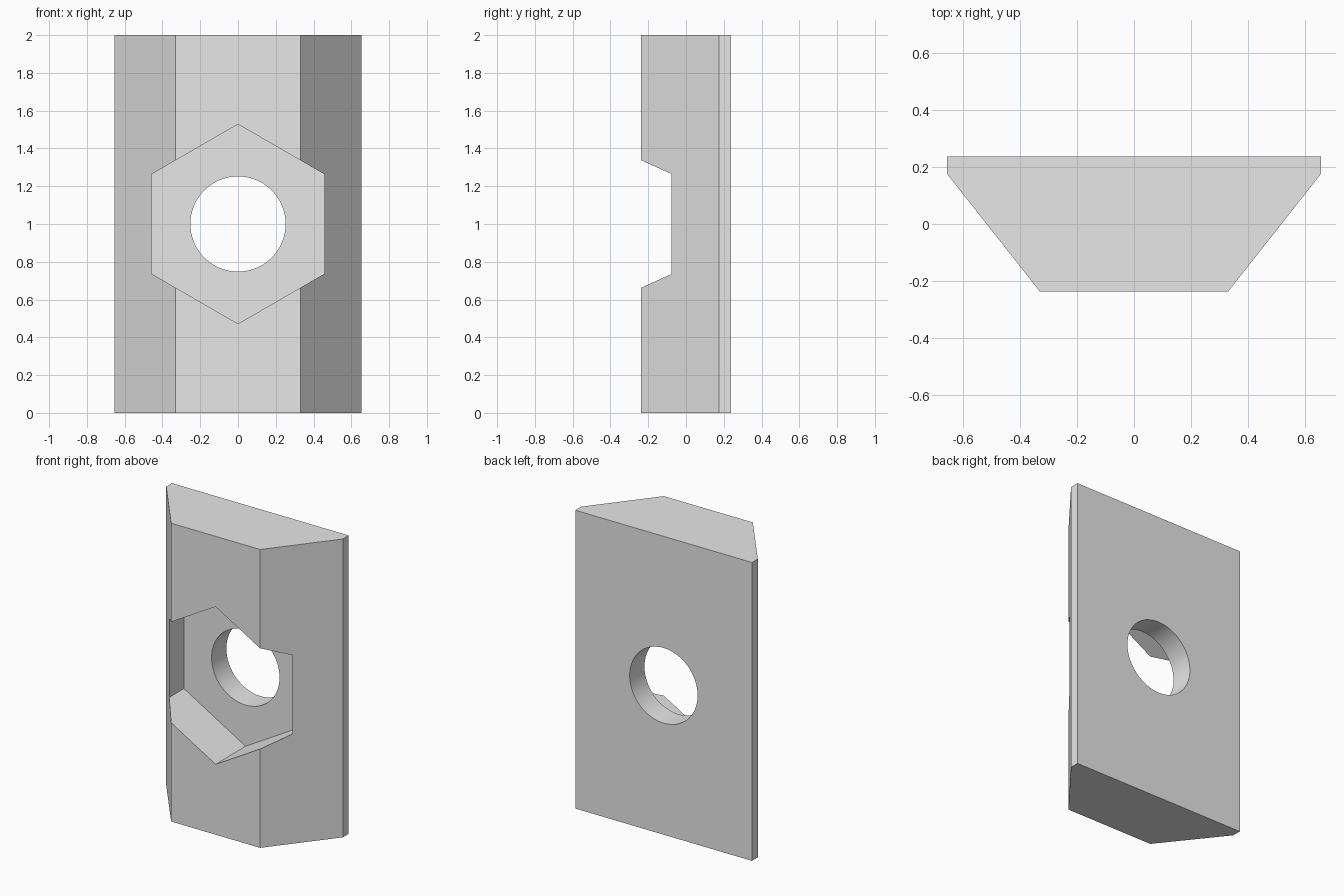
import bpy
import bmesh
import math

cube = bpy.data.objects.get("Cube")
if cube:
    bpy.data.objects.remove(cube, do_unlink=True)

HALF_DEPTH = 0.237
MID_Z = 1.0

# Plain grey metal
metal = bpy.data.materials.new("grey_metal")
metal.use_nodes = True
grey = (0.8, 0.8, 0.8, 1.0)
metal.diffuse_color = grey
metal.node_tree.nodes["Principled BSDF"].inputs["Base Color"].default_value = grey


def extrude_outline(name, points, offset):
    """Make a solid by sweeping a closed outline along an offset."""
    bm = bmesh.new()
    face = bm.faces.new([bm.verts.new(p) for p in points])
    swept = bmesh.ops.extrude_face_region(bm, geom=[face])["geom"]
    verts = [v for v in swept if isinstance(v, bmesh.types.BMVert)]
    bmesh.ops.translate(bm, verts=verts, vec=offset)
    bmesh.ops.recalc_face_normals(bm, faces=bm.faces)
    mesh = bpy.data.meshes.new(name)
    bm.to_mesh(mesh)
    bm.free()
    mesh.materials.append(metal)
    obj = bpy.data.objects.new(name, mesh)
    bpy.context.collection.objects.link(obj)
    return obj


def ring(radius, sides, y):
    """Points of a regular polygon facing the front, one corner on top."""
    angles = [math.tau * i / sides for i in range(sides)]
    return [(radius * math.sin(a), y, MID_Z + radius * math.cos(a)) for a in angles]


def cut(target, cutter):
    """Subtract a cutter from the target and discard it."""
    cutter.hide_render = True
    mod = target.modifiers.new(cutter.name, "BOOLEAN")
    mod.operation = "DIFFERENCE"
    mod.solver = "EXACT"
    mod.object = cutter
    bpy.context.view_layer.objects.active = target
    bpy.ops.object.modifier_apply(modifier=mod.name)
    bpy.data.objects.remove(cutter, do_unlink=True)


# Wedge-sided block, mirrored half profile
right_half = [(0.33, -HALF_DEPTH), (0.655, 0.175), (0.655, HALF_DEPTH)]
profile = right_half + [(-x, y) for x, y in reversed(right_half)]
block = extrude_outline("slot_nut_block", [(x, y, 0) for x, y in profile], (0, 0, 2))

# Hexagonal pocket from the front, then the round through hole
cut(block, extrude_outline("hex_pocket_cutter", ring(0.528, 6, -0.4), (0, 0.48, 0)))
cut(block, extrude_outline("round_hole_cutter", ring(0.252, 96, -0.5), (0, 1, 0)))

# Smooth hole wall, crisp edges elsewhere
bpy.ops.object.select_all(action="DESELECT")
block.select_set(True)
bpy.context.view_layer.objects.active = block
bpy.ops.object.shade_smooth_by_angle(angle=math.radians(25))
